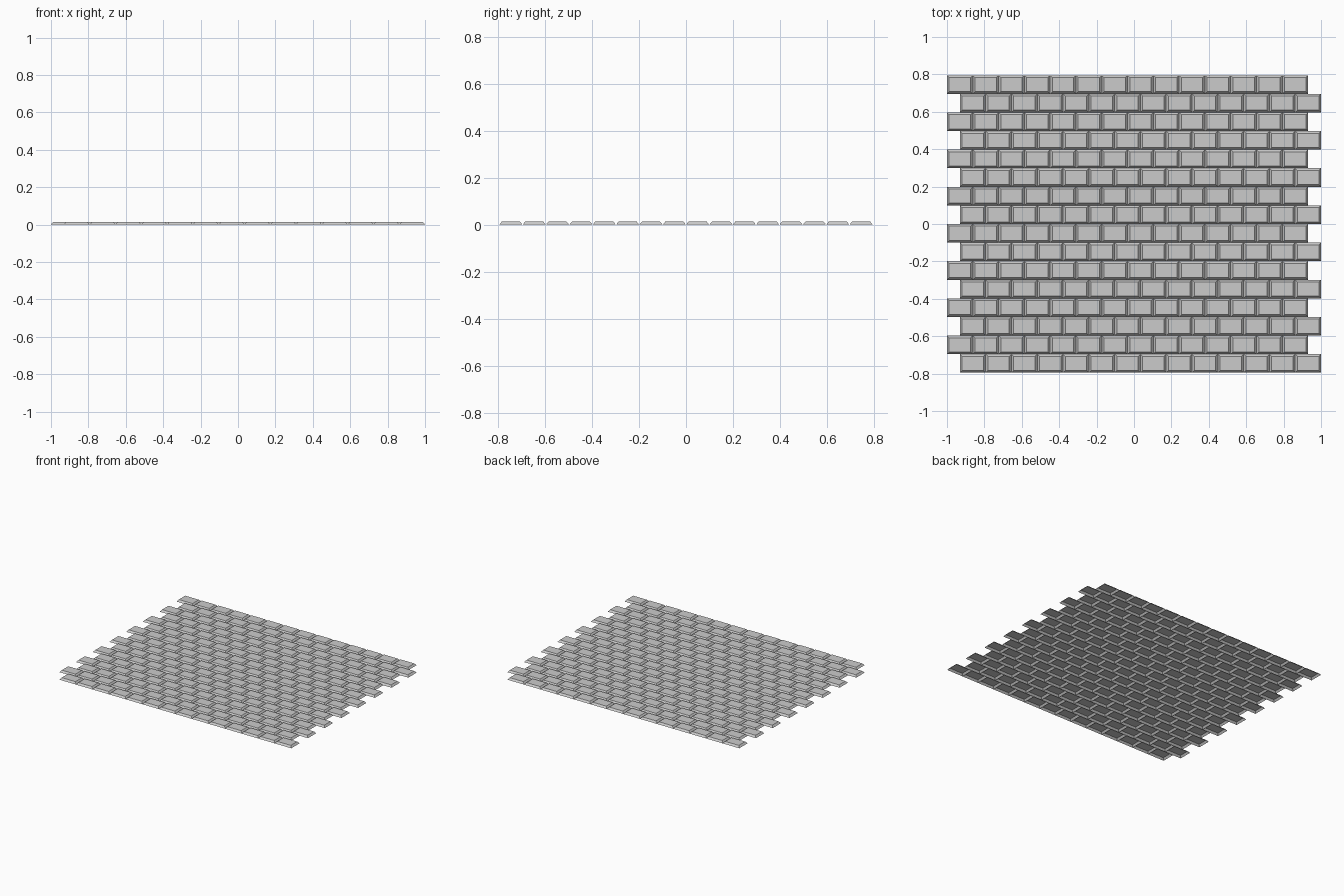
import bpy, bmesh

if "Cube" in bpy.data.objects:
    bpy.data.objects.remove(bpy.data.objects["Cube"])

ROWS, COLS = 16, 14
PX = 2.0 / (COLS + 0.5)      # stone pitch along x
PY = 1.59 / ROWS             # row pitch along y
H, INSET = 0.014, 0.012      # stone height and chamfer width


def add_stone(bm, cx, cy):
    """One open-bottomed paving stone with sloping sides."""
    rings = []
    for inset, z in ((0, 0), (INSET, H)):
        a, b = PX / 2 - inset, PY / 2 - inset
        rings.append([bm.verts.new((cx + sx * a, cy + sy * b, z))
                      for sx, sy in ((-1, -1), (1, -1), (1, 1), (-1, 1))])
    low, top = rings
    bm.faces.new(top)
    for i in range(4):
        j = (i + 1) % 4
        bm.faces.new((low[i], low[j], top[j], top[i]))


# Paving stones in running bond, alternate rows shifted half a stone
bm = bmesh.new()
for r in range(ROWS):
    shift = PX / 2 if r % 2 == 0 else 0
    for c in range(COLS):
        add_stone(bm, -1 + shift + (c + 0.5) * PX, (r + 0.5 - ROWS / 2) * PY)
bmesh.ops.remove_doubles(bm, verts=bm.verts, dist=1e-5)

mesh = bpy.data.meshes.new("paving_stones")
bm.to_mesh(mesh)
bm.free()
bpy.context.collection.objects.link(bpy.data.objects.new("paving_stones", mesh))
